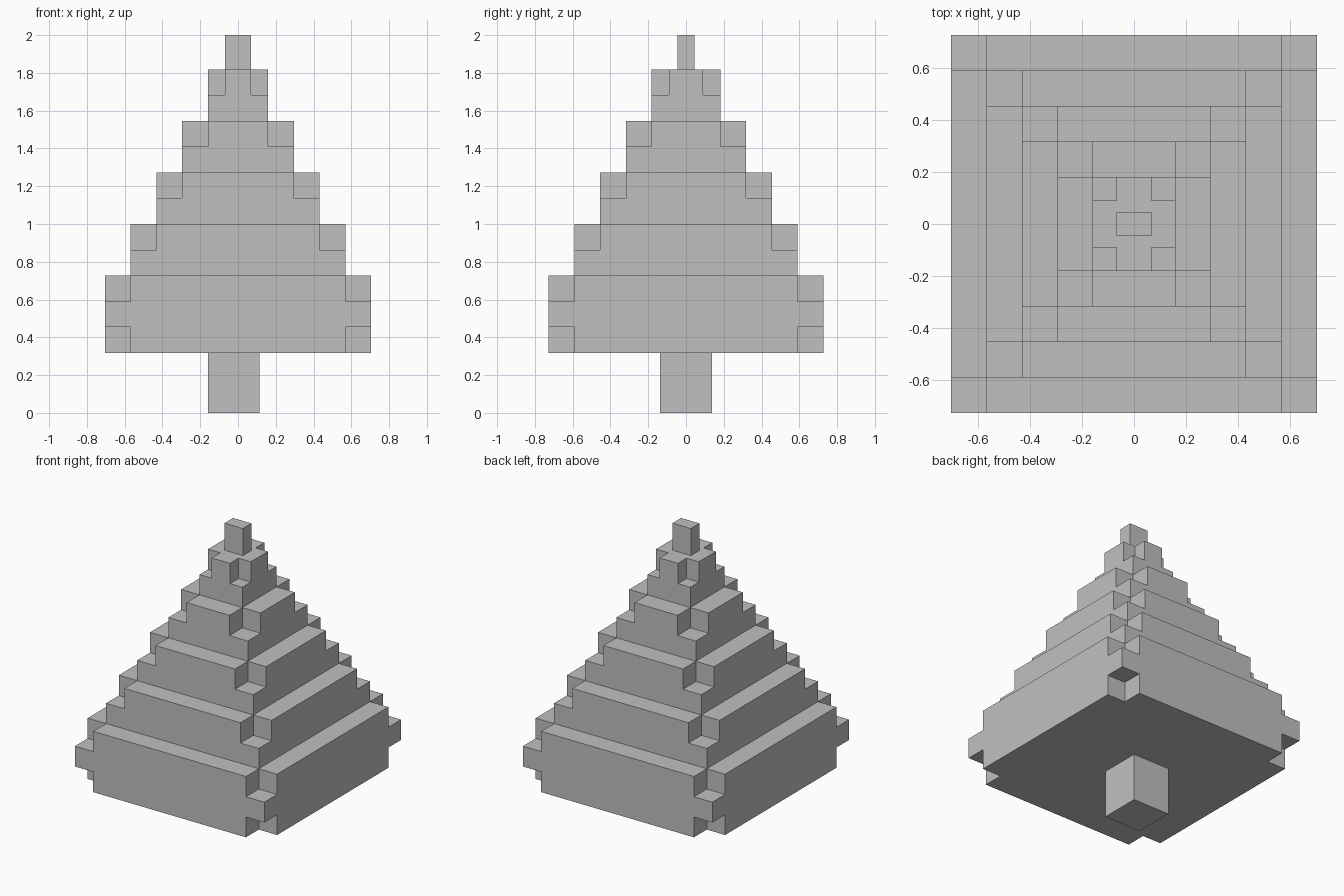
import bpy
import bmesh
from itertools import product
from mathutils import Matrix, Vector

if "Cube" in bpy.data.objects:
    bpy.data.objects.remove(bpy.data.objects["Cube"])

U = 1 / 22  # block unit

grey = bpy.data.materials.new("plain grey")
grey.use_nodes = True
COLOUR = (0.53, 0.53, 0.53, 1)
grey.diffuse_color = COLOUR
grey.node_tree.nodes["Principled BSDF"].inputs["Base Color"].default_value = COLOUR


def add_box(bm, low, high):
    low, high = Vector(low) * U, Vector(high) * U
    matrix = Matrix.Translation((low + high) / 2) @ Matrix.Diagonal((*(high - low), 1))
    bmesh.ops.create_cube(bm, size=1, matrix=matrix)


def make_object(name, boxes):
    bm = bmesh.new()
    for low, high in boxes:
        add_box(bm, low, high)
    mesh = bpy.data.meshes.new(name)
    bm.to_mesh(mesh)
    bm.free()
    mesh.materials.append(grey)
    obj = bpy.data.objects.new(name, mesh)
    bpy.context.collection.objects.link(obj)
    return obj


def make_tier(name, hx, hy, z0, z1, notch, bands):
    """A square slab whose four corners are cut away in the given height bands."""
    tier = make_object(name, [((-hx, -hy, z0), (hx, hy, z1))])
    boxes = []
    for sx, sy, (b0, b1) in product((-1, 1), (-1, 1), bands):
        xs = sorted((sx * (hx - notch), sx * (hx + 1)))
        ys = sorted((sy * (hy - notch), sy * (hy + 1)))
        boxes.append(((xs[0], ys[0], b0), (xs[1], ys[1], b1)))
    cutter = make_object(name + "_cutter", boxes)
    cutter.hide_render = True
    cut = tier.modifiers.new("corner notches", 'BOOLEAN')
    cut.operation = 'DIFFERENCE'
    cut.solver = 'EXACT'
    cut.object = cutter
    # Bake the cut so that the helper can go
    graph = bpy.context.evaluated_depsgraph_get()
    baked = bpy.data.meshes.new_from_object(tier.evaluated_get(graph))
    tier.modifiers.clear()
    tier.data = baked
    bpy.data.objects.remove(cutter)


# Trunk, set slightly off centre
make_object("trunk", [((-3.5, -3, 0), (2.5, 3, 7))])

# Bottom tier, notched above and below
make_tier("foliage_tier_1", 15.5, 16, 7, 16, 3, [(6, 10), (13, 17)])

# Shrinking upper tiers, notched at the top only
for i in range(1, 5):
    top = 16 + 6 * i
    make_tier(f"foliage_tier_{i + 1}", 15.5 - 3 * i, 16 - 3 * i, top - 6, top,
              2 if i == 4 else 3, [(top - 3, top + 1)])

# Tip
make_object("tip", [((-1.5, -1, 40), (1.5, 1, 44))])
